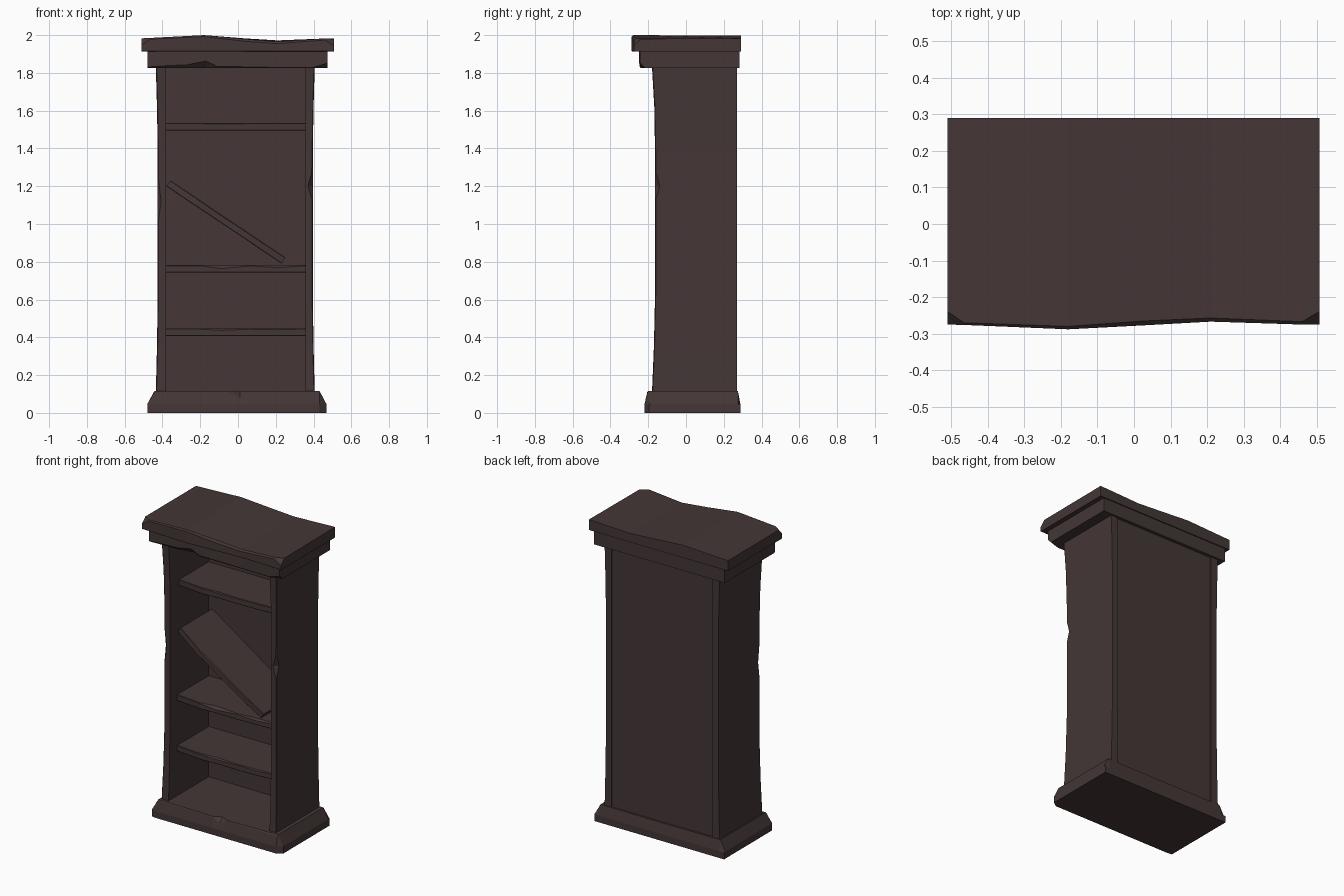
import bpy, bmesh

wood = bpy.data.materials.new("dark brown wood")
wood.diffuse_color = (0.058, 0.038, 0.037, 1)


def loft(name, rings):
    """Skin a row of equal-sized cross-sections and close both ends."""
    bm = bmesh.new()
    rows = [[bm.verts.new(p) for p in ring] for ring in rings]
    n = len(rows[0])
    for a, b in zip(rows, rows[1:]):
        for i in range(n):
            j = (i + 1) % n
            bm.faces.new((a[i], a[j], b[j], b[i]))
    bm.faces.new(rows[0])
    bm.faces.new(rows[-1])
    bmesh.ops.recalc_face_normals(bm, faces=bm.faces[:])
    me = bpy.data.meshes.new(name)
    bm.to_mesh(me)
    bm.free()
    me.materials.append(wood)
    ob = bpy.data.objects.new(name, me)
    bpy.context.collection.objects.link(ob)
    return ob


def board(name, back, sections):
    """Board along x; section = x, front y, bottom z, front top z, back top z, top chip, bottom chip."""
    rings = []
    for x, yf, zb, zf, zk, ct, cb in sections:
        rings.append([(x, yf + cb, zb), (x, yf, zb + cb), (x, yf, zf - ct),
                      (x, yf + ct, zf), (x, back, zk), (x, back, zb)])
    return loft(name, rings)


# Plinth: low block with sloping shoulders and a nick in the front edge
base = []
for x, yb, yt, zt, c in [(-0.48, -0.215, -0.21, 0.047, 0.001), (-0.443, -0.22, -0.205, 0.115, 0.005),
                         (-0.04, -0.22, -0.205, 0.113, 0.003), (0.01, -0.22, -0.205, 0.112, 0.03),
                         (0.06, -0.22, -0.205, 0.113, 0.003), (0.432, -0.22, -0.205, 0.115, 0.008),
                         (0.468, -0.195, -0.19, 0.047, 0.001)]:
    s = 0.045
    base.append([(x, yb, 0), (x, yb, s), (x, yt, zt - c), (x, yt + c, zt),
                 (x, 0.275, zt), (x, 0.288, s), (x, 0.288, 0)])
loft("plinth", base)

# Side panels: waisted uprights with a chipped outer front corner
waist = [(0.11, 0, 0), (0.35, 0.006, 0.010), (0.62, 0.010, 0.016), (1.38, 0.010, 0.016),
         (1.62, 0.006, 0.012), (1.83, 0, 0)]


def side_panel(name, s, x_in, x_out, chips):
    rows = [(z, dx, dy, 0.004) for z, dx, dy in waist]
    rows += [(z, 0.010, 0.016, c) for z, c in chips]
    rings = []
    for z, dx, dy, c in sorted(rows):
        xo, yf = x_out - s * dx, -0.18 + dy
        rings.append([(x_in, yf, z), (xo - s * c, yf, z), (xo, yf + c, z),
                      (xo, 0.27, z), (x_in, 0.27, z)])
    loft(name, rings)


side_panel("left_side", -1, -0.382, -0.435, [(1.02, 0.004), (1.12, 0.018), (1.24, 0.004)])
side_panel("right_side", 1, 0.357, 0.406, [(1.13, 0.004), (1.2, 0.026), (1.27, 0.006)])

# Back panel, slightly recessed between the sides
board("back_panel", 0.262, [(x, 0.24, 0.11, 1.83, 1.83, 0.001, 0.001) for x in (-0.384, 0.359)])

# Lower moulding under the top, with splintered lower edge
board("top_moulding", 0.283, [
    (-0.48, -0.243, 1.825, 1.915, 1.915, 0.002, 0.006),
    (-0.40, -0.245, 1.825, 1.915, 1.915, 0.002, 0.012),
    (-0.27, -0.247, 1.825, 1.915, 1.915, 0.002, 0.018),
    (-0.17, -0.248, 1.825, 1.917, 1.915, 0.002, 0.038),
    (-0.11, -0.247, 1.825, 1.917, 1.915, 0.002, 0.010),
    (0.20, -0.240, 1.825, 1.915, 1.915, 0.002, 0.004),
    (0.40, -0.243, 1.825, 1.915, 1.915, 0.002, 0.004),
    (0.475, -0.243, 1.825, 1.915, 1.915, 0.002, 0.028)])

# Top slab: warped upper surface and worn corners
board("top_slab", 0.29, [
    (-0.51, -0.275, 1.914, 1.983, 1.983, 0.036, 0.002),
    (-0.465, -0.276, 1.914, 1.985, 1.985, 0.006, 0.002),
    (-0.18, -0.288, 1.914, 2.000, 1.997, 0.008, 0.002),
    (0.03, -0.277, 1.914, 1.980, 1.983, 0.012, 0.002),
    (0.21, -0.267, 1.914, 1.965, 1.972, 0.010, 0.002),
    (0.46, -0.275, 1.914, 1.982, 1.982, 0.008, 0.002),
    (0.507, -0.275, 1.914, 1.980, 1.983, 0.036, 0.002)])


# Shelves: bowed front edge with small chips
def shelf(name, x0, x1, z0, z1, front, chip):
    rows = [(0, 0, 0.003), (0.25, 0.018, 0.004), (0.4, 0.012, chip),
            (0.6, 0.015, 0.004), (0.8, 0.010, chip * 0.7), (1, 0, 0.003)]
    return board(name, 0.242, [(x0 + (x1 - x0) * t, front - b, z0, z1, z1, c, 0.003)
                               for t, b, c in rows])


shelf("lower_shelf", -0.383, 0.358, 0.408, 0.447, -0.09, 0.010)
shelf("middle_shelf", -0.383, 0.358, 0.742, 0.782, -0.09, 0.018)
shelf("upper_shelf", -0.383, 0.358, 1.495, 1.535, -0.07, 0.006)

# Fallen shelf, tipped down to the right
fallen = shelf("fallen_shelf", -0.366, 0.366, -0.019, 0.019, -0.09, 0.006)
fallen.location = (-0.064, 0, 1.011)
fallen.rotation_euler = (0, 0.591, 0)
